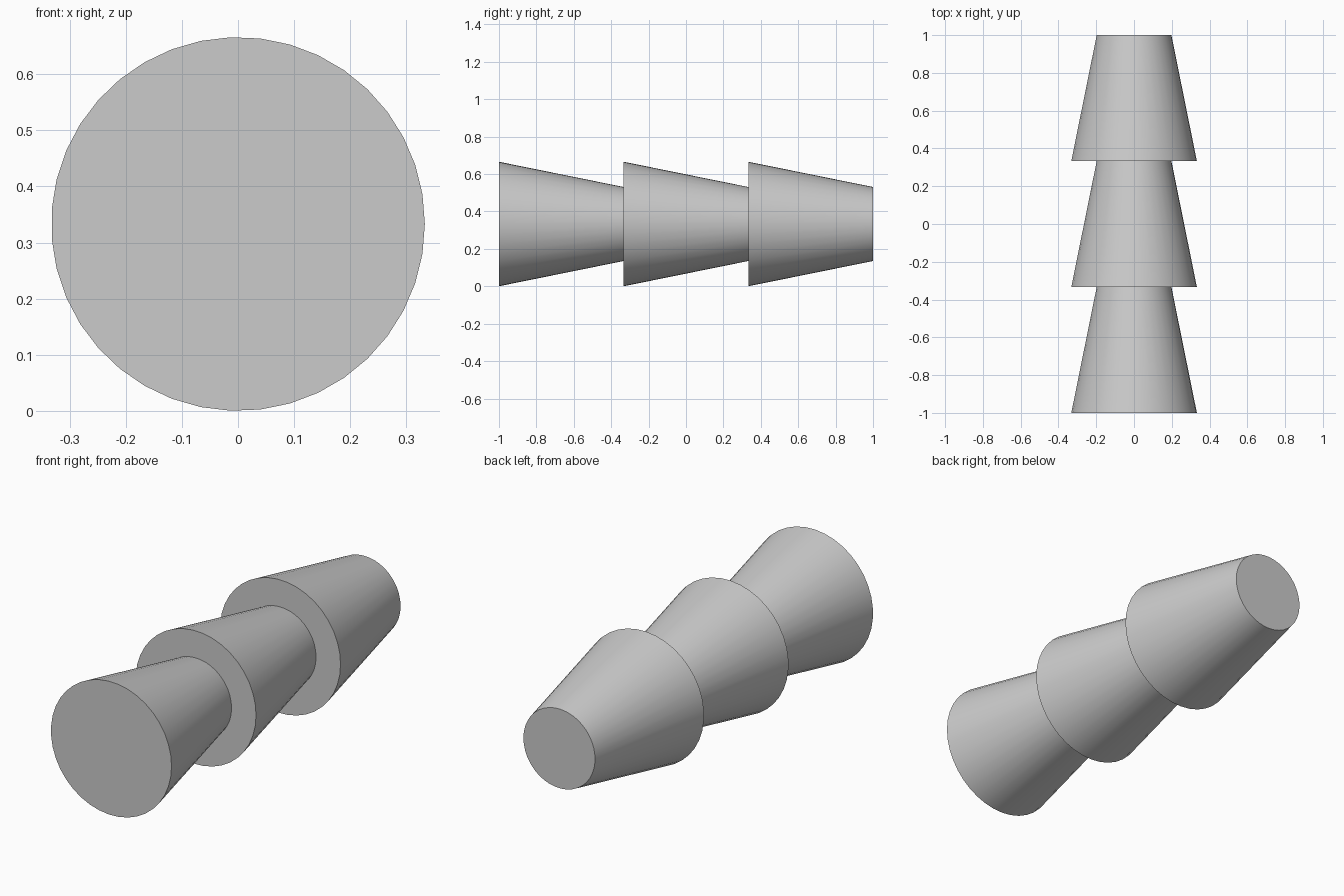
import bpy, bmesh, math

if "Cube" in bpy.data.objects:
    bpy.data.objects.remove(bpy.data.objects["Cube"], do_unlink=True)

SIDES = 39
WIDE, NARROW = 0.333, 0.198
LENGTH = 2 / 3

# Single plain colour
grey = bpy.data.materials.new("plain_grey")
grey.use_nodes = True
colour = (0.6, 0.6, 0.6, 1)
grey.diffuse_color = colour
grey.node_tree.nodes["Principled BSDF"].inputs["Base Color"].default_value = colour


def ring(bm, radius, y):
    """Circle of vertices around the y axis."""
    step = math.tau / SIDES
    return [bm.verts.new((radius * math.cos(i * step), y, radius * math.sin(i * step)))
            for i in range(SIDES)]


def tapered_section(name, y):
    """Closed cone frustum, wide end facing the front."""
    bm = bmesh.new()
    front = ring(bm, WIDE, -LENGTH / 2)
    back = ring(bm, NARROW, LENGTH / 2)
    bm.faces.new(front)
    bm.faces.new(back)
    for i in range(SIDES):
        j = (i + 1) % SIDES
        side = bm.faces.new((front[i], front[j], back[j], back[i]))
        side.smooth = True
    # Crisp rims between the flat caps and the smooth sides
    for edge in bm.edges:
        edge.smooth = edge.calc_length() > LENGTH / 2
    bmesh.ops.recalc_face_normals(bm, faces=bm.faces)
    mesh = bpy.data.meshes.new(name)
    bm.to_mesh(mesh)
    bm.free()
    mesh.materials.append(grey)
    obj = bpy.data.objects.new(name, mesh)
    obj.location = (0, y, WIDE)
    bpy.context.collection.objects.link(obj)


# Three identical sections stacked front to back
for index, name in enumerate(("front_section", "middle_section", "rear_section")):
    tapered_section(name, (index - 1) * LENGTH)
